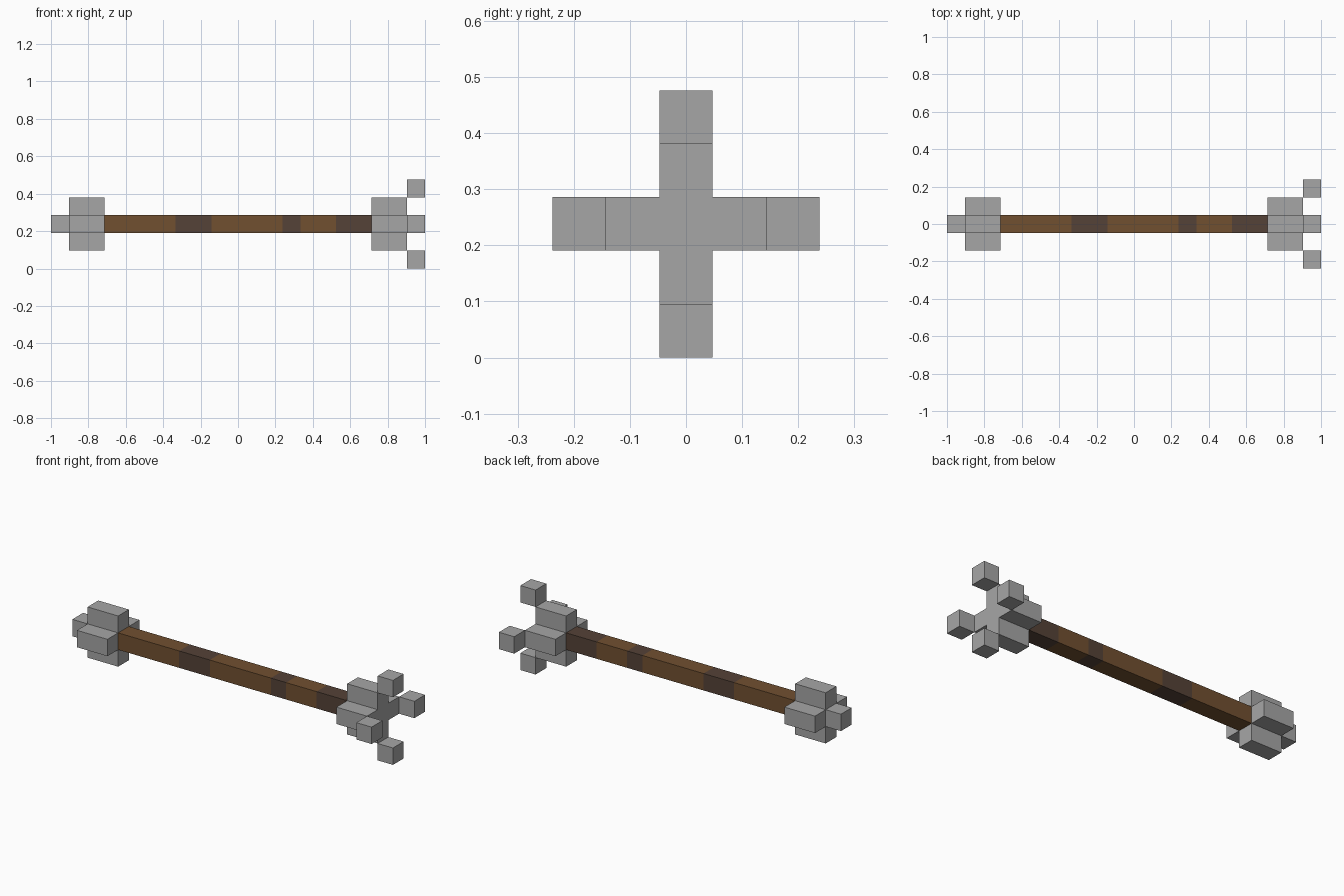
import bpy, bmesh
from mathutils import Vector

cube = bpy.data.objects.get("Cube")
if cube:
    bpy.data.objects.remove(cube, do_unlink=True)

U = 2 / 21           # block size: the model is 21 blocks long
CZ = 2.5 * U         # height of the long axis


def material(name, rgb):
    m = bpy.data.materials.new(name)
    m.use_nodes = True
    m.diffuse_color = (*rgb, 1)
    m.node_tree.nodes["Principled BSDF"].inputs["Base Color"].default_value = (*rgb, 1)
    return m


STONE = material("grey stone", (0.38, 0.38, 0.38))
WOOD = material("brown wood", (0.165, 0.080, 0.030))
WRAP = material("dark wrap", (0.090, 0.054, 0.038))


def finish(name, bm, mats):
    bmesh.ops.recalc_face_normals(bm, faces=bm.faces)
    mesh = bpy.data.meshes.new(name)
    bm.to_mesh(mesh)
    bm.free()
    for m in mats:
        mesh.materials.append(m)
    obj = bpy.data.objects.new(name, mesh)
    obj.location.z = CZ
    bpy.context.collection.objects.link(obj)
    return obj


def box(bm, centre, size):
    """Add a box, measured in blocks, around the long axis."""
    verts = bmesh.ops.create_cube(bm, size=U)["verts"]
    bmesh.ops.scale(bm, vec=size, verts=verts)
    bmesh.ops.translate(bm, vec=Vector(centre) * U, verts=verts)


# Shaft with three dark wrapped bands, cut at the band limits
bands = [(-3.5, -1.5), (2.5, 3.5), (5.5, 7.5)]
bm = bmesh.new()
box(bm, (0, 0, 0), (15, 1, 1))
for x in [-3.5, -1.5, 2.5, 3.5, 5.5]:
    bmesh.ops.bisect_plane(bm, geom=bm.verts[:] + bm.edges[:] + bm.faces[:],
                           plane_co=(x * U, 0, 0), plane_no=(1, 0, 0))
for f in bm.faces:
    x = f.calc_center_median().x / U
    f.material_index = int(any(a < x < b for a, b in bands))
finish("shaft", bm, [WOOD, WRAP])


# Cross-shaped collars at both ends
CROSS = [(.5, .5), (.5, 1.5), (-.5, 1.5), (-.5, .5), (-1.5, .5), (-1.5, -.5),
         (-.5, -.5), (-.5, -1.5), (.5, -1.5), (.5, -.5), (1.5, -.5), (1.5, .5)]
for name, x in (("pommel_collar", -9.5), ("head_collar", 7.5)):
    bm = bmesh.new()
    face = bm.faces.new([bm.verts.new((x * U, y * U, z * U)) for y, z in CROSS])
    side = bmesh.ops.extrude_face_region(bm, geom=[face], use_keep_orig=True)["geom"]
    bmesh.ops.translate(bm, vec=(2 * U, 0, 0),
                        verts=[g for g in side if isinstance(g, bmesh.types.BMVert)])
    finish(name, bm, [STONE])

# Single end block on the pommel
bm = bmesh.new()
box(bm, (-10, 0, 0), (1, 1, 1))
finish("pommel_tip", bm, [STONE])

# Four prongs around the head
for name, y, z in (("front", -2, 0), ("back", 2, 0), ("top", 0, 2), ("bottom", 0, -2)):
    bm = bmesh.new()
    box(bm, (10, y, z), (1, 1, 1))
    finish(name + "_prong", bm, [STONE])
